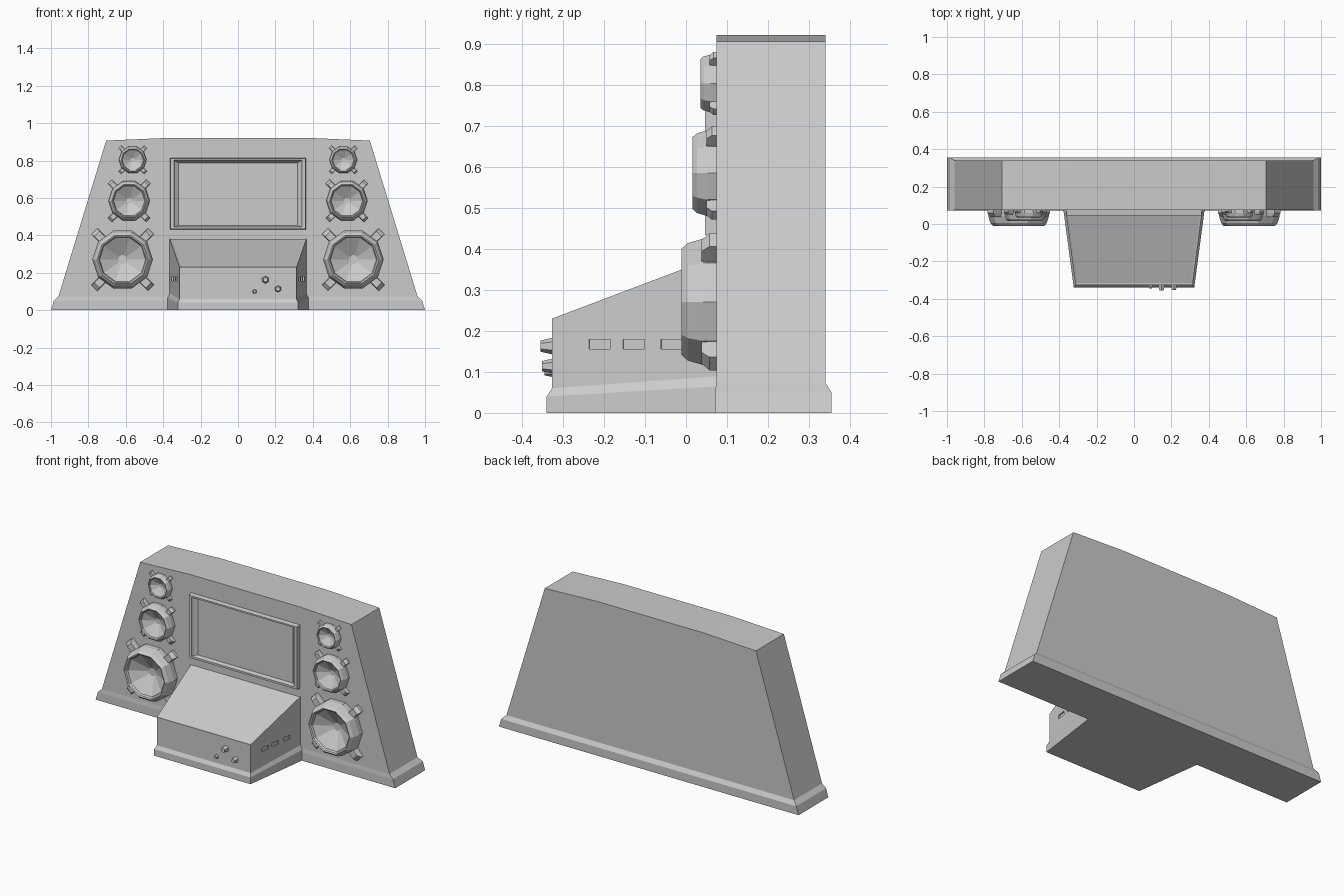
import bpy, bmesh, math
from mathutils import Matrix, Vector

if "Cube" in bpy.data.objects:
    bpy.data.objects.remove(bpy.data.objects["Cube"])


def finish(bm, name):
    bmesh.ops.recalc_face_normals(bm, faces=bm.faces[:])
    me = bpy.data.meshes.new(name)
    bm.to_mesh(me)
    bm.free()
    ob = bpy.data.objects.new(name, me)
    bpy.context.collection.objects.link(ob)
    return ob


def loft(loops, bm=None):
    """Skin equal-length loops; close both ends with quad strips. Last face is on top."""
    bm = bm or bmesh.new()
    rings = [[bm.verts.new(p) for p in loop] for loop in loops]
    n = len(rings[0])
    for a, b in zip(rings, rings[1:]):
        for i in range(n):
            j = (i + 1) % n
            bm.faces.new((a[i], a[j], b[j], b[i]))
    for r in (rings[0], rings[-1]):
        for i in range(n // 2 - 1):
            bm.faces.new((r[i], r[i + 1], r[n - 2 - i], r[n - 1 - i]))
    return bm


def add_box(bm, centre, size, angle=0.0):
    m = Matrix.Translation(centre) @ Matrix.Rotation(angle, 4, 'Z') @ Matrix.Diagonal((*size, 1))
    bmesh.ops.create_cube(bm, size=1, matrix=m)


FRONT = 0.074  # y of the cabinet front

# Cabinet with flared plinth and slightly crowned top
def cabinet_loop(x, z, y0, y1, crown=0.0):
    c = 0.36
    front = [(-x, y0, z), (-c, y0, z + crown), (c, y0, z + crown), (x, y0, z)]
    return front + [(px, y1, pz) for px, _, pz in reversed(front)]

finish(loft([cabinet_loop(1.0, 0, 0.071, 0.355),
             cabinet_loop(0.985, 0.05, 0.071, 0.355),
             cabinet_loop(0.96, 0.074, FRONT, 0.34),
             cabinet_loop(0.705, 0.907, FRONT, 0.34, 0.015)]), "cabinet")

# Console desk with plinth and shallow inset on the sloping top
def console_loop(xf, yf, zf, xb, zb, yb=0.08):
    return [(-xf, yf, zf), (xf, yf, zf), (xb, yb, zb), (-xb, yb, zb)]

bm = loft([console_loop(0.322, -0.34, 0, 0.378, 0),
           console_loop(0.322, -0.34, 0.04, 0.378, 0.065),
           console_loop(0.313, -0.327, 0.06, 0.366, 0.09),
           console_loop(0.313, -0.327, 0.23, 0.366, 0.384)])
bm.faces.ensure_lookup_table()
top = bm.faces[-1]
bmesh.ops.recalc_face_normals(bm, faces=bm.faces[:])
bmesh.ops.inset_region(bm, faces=[top], thickness=0.016, depth=-0.004)
console = finish(bm, "console")

# Side slots cut into the console
bm = bmesh.new()
slope = 0.053 / 0.407
for y in (-0.21, -0.127, -0.035):
    x = 0.313 + (y + 0.327) * slope
    for s in (-1, 1):
        add_box(bm, (s * x, y, 0.168), (0.016, 0.053, 0.023), -s * math.atan(slope))
cutter = finish(bm, "slot_cutter")
cutter.hide_render = True
mod = console.modifiers.new("slots", 'BOOLEAN')
mod.operation, mod.object, mod.solver = 'DIFFERENCE', cutter, 'EXACT'
bpy.context.view_layer.objects.active = console
bpy.ops.object.modifier_apply(modifier="slots")
bpy.data.objects.remove(cutter)

# Screen: raised frame stepping back to a recessed panel
def screen_loop(x, z0, z1, y):
    return [(-x, y, z0), (x, y, z0), (x, y, z1), (-x, y, z1)]

finish(loft([screen_loop(0.364, 0.43, 0.815, 0.078),
             screen_loop(0.360, 0.434, 0.811, 0.046),
             screen_loop(0.343, 0.446, 0.802, 0.046),
             screen_loop(0.336, 0.448, 0.798, 0.058),
             screen_loop(0.318, 0.452, 0.788, 0.071)]), "screen")

# Speakers: faceted rim and cone with four diagonal lugs
PROFILE = [(1.0, -0.03), (1.0, 0.2), (0.93, 0.43), (0.84, 0.525),
           (0.79, 0.5), (0.76, 0.42), (0.15, 0.06)]
SIDES = 10

def speaker(name, x, z, r):
    bm = bmesh.new()
    loops = [[(x + r * pr * math.cos(2 * math.pi * i / SIDES),
               FRONT - r * d,
               z + r * pr * math.sin(2 * math.pi * i / SIDES))
              for i in range(SIDES)] for pr, d in PROFILE]
    loft(loops, bm)
    for k in range(4):
        a = math.pi / 4 + k * math.pi / 2
        out = Vector((math.cos(a), 0, math.sin(a)))
        side = Vector((-math.sin(a), 0, math.cos(a)))

        def lug_loop(r0, r1, w, d):
            base = Vector((x, FRONT - r * d, z))
            return [base + out * r * p + side * r * w * q
                    for p, q in ((r0, -1), (r1, -1), (r1, 1), (r0, 1))]
        loft([lug_loop(0.85, 1.32, 0.14, -0.03),
              lug_loop(0.85, 1.32, 0.14, 0.1),
              lug_loop(0.85, 1.2, 0.12, 0.22)], bm)
    finish(bm, name)

for side_name, s in (("left", -1), ("right", 1)):
    for kind, x, z, r in (("woofer", 0.617, 0.271, 0.162),
                          ("midrange", 0.582, 0.585, 0.11),
                          ("tweeter", 0.563, 0.804, 0.074)):
        speaker(f"{side_name}_{kind}", s * x, z, r)

# Control knobs on the console front
for i, (x, z, r, d) in enumerate(((0.147, 0.163, 0.021, 0.028),
                                  (0.214, 0.114, 0.019, 0.025),
                                  (0.089, 0.100, 0.013, 0.018))):
    bm = bmesh.new()
    bmesh.ops.create_cone(bm, cap_ends=True, segments=6, radius1=r, radius2=r * 0.65,
                          depth=d + 0.004,
                          matrix=Matrix.Translation((x, -0.327 - d / 2 + 0.002, z))
                          @ Matrix.Rotation(math.pi / 2, 4, 'X'))
    finish(bm, f"knob_{i + 1}")
